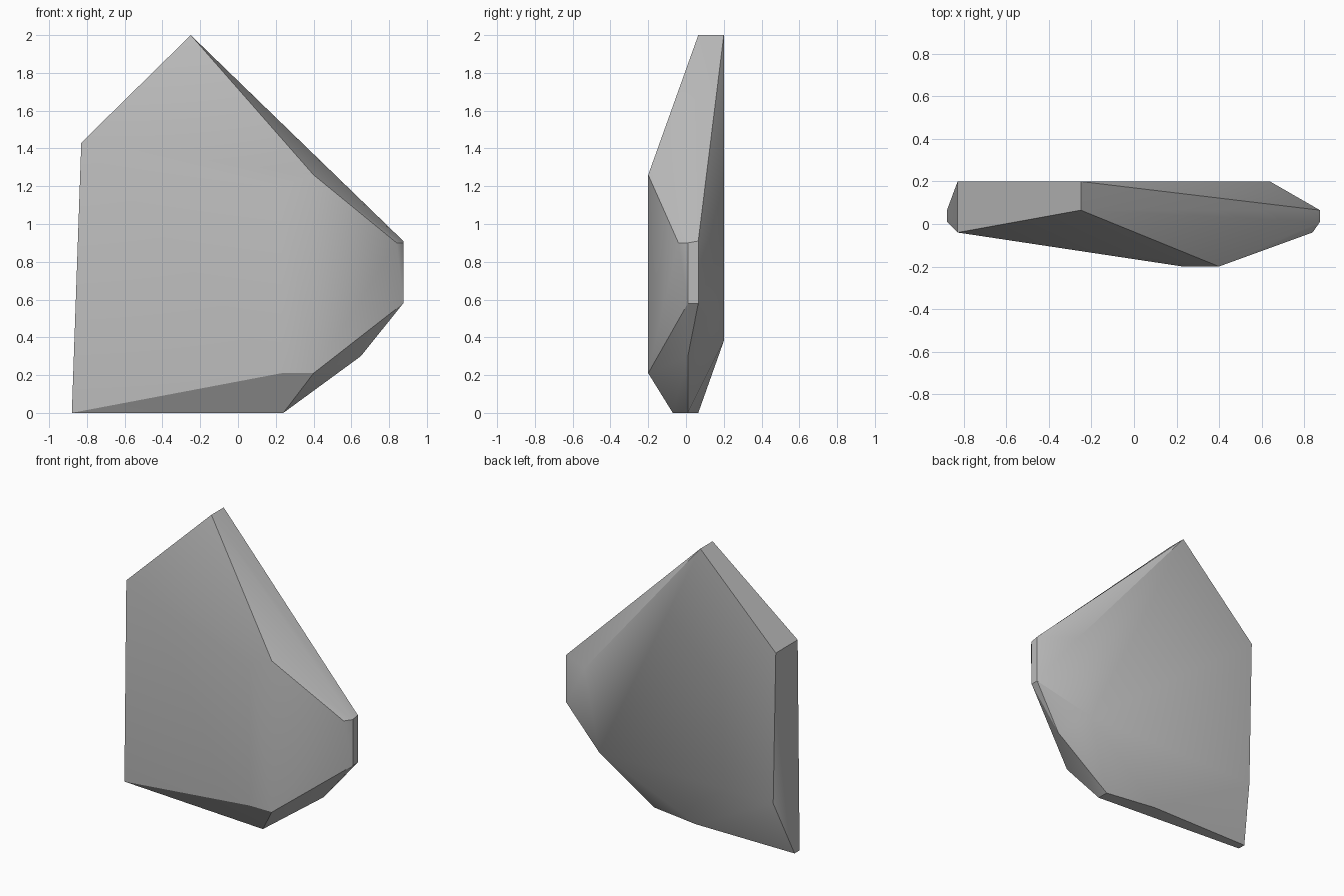
import bpy
import bmesh
import math

# Remove the default cube only
default_cube = bpy.data.objects.get("Cube")
if default_cube:
    bpy.data.objects.remove(default_cube, do_unlink=True)


def make_material(name, colour):
    material = bpy.data.materials.new(name)
    material.use_nodes = True
    material.diffuse_color = colour
    shader = material.node_tree.nodes["Principled BSDF"]
    shader.inputs["Base Color"].default_value = colour
    shader.inputs["Roughness"].default_value = 0.8
    return material


def make_hull(name, sections, material):
    """Wrap flat x-z sections, each at its own depth, in a faceted skin."""
    bm = bmesh.new()
    for depth, outline in sections:
        for x, z in outline:
            bm.verts.new((x, depth, z))
    hull = bmesh.ops.convex_hull(bm, input=bm.verts)
    spare = [v for v in hull["geom_interior"] if isinstance(v, bmesh.types.BMVert)]
    bmesh.ops.delete(bm, geom=spare, context="VERTS")
    bmesh.ops.recalc_face_normals(bm, faces=bm.faces)
    mesh = bpy.data.meshes.new(name)
    bm.to_mesh(mesh)
    bm.free()
    mesh.materials.append(material)
    rock = bpy.data.objects.new(name, mesh)
    bpy.context.collection.objects.link(rock)
    return rock


# Chipped outlines of the slab, from the front ridge to the flat back
front_ridge = [(0.23, 0.21), (0.4, 0.21), (0.4, 1.26), (0.23, 1.2)]
lower_front_chip = [(0.24, 0)]
upper_front_chip = [(-0.83, 1.43), (0.84, 0.9)]
front_rim = [(-0.88, 0), (0.24, 0), (0.65, 0.3), (0.875, 0.58), (0.875, 0.9)]
back_rim = [(-0.88, 0), (-0.12, 0), (0.875, 0.58), (0.875, 0.91), (-0.25, 2)]
flat_back = [(-0.81, 0.38), (0.53, 0.38), (0.64, 0.93), (-0.25, 2), (-0.83, 1.43)]

stone = make_material("grey stone", (0.5, 0.5, 0.5, 1))
slab = make_hull("rock_slab", [
    (-0.2, front_ridge),
    (-0.07, lower_front_chip),
    (-0.04, upper_front_chip),
    (0.01, front_rim),
    (0.065, back_rim),
    (0.2, flat_back),
], stone)

# Soft shading across shallow facets, crisp chipped edges
bpy.ops.object.select_all(action="DESELECT")
slab.select_set(True)
bpy.context.view_layer.objects.active = slab
bpy.ops.object.shade_smooth_by_angle(angle=math.radians(30))
